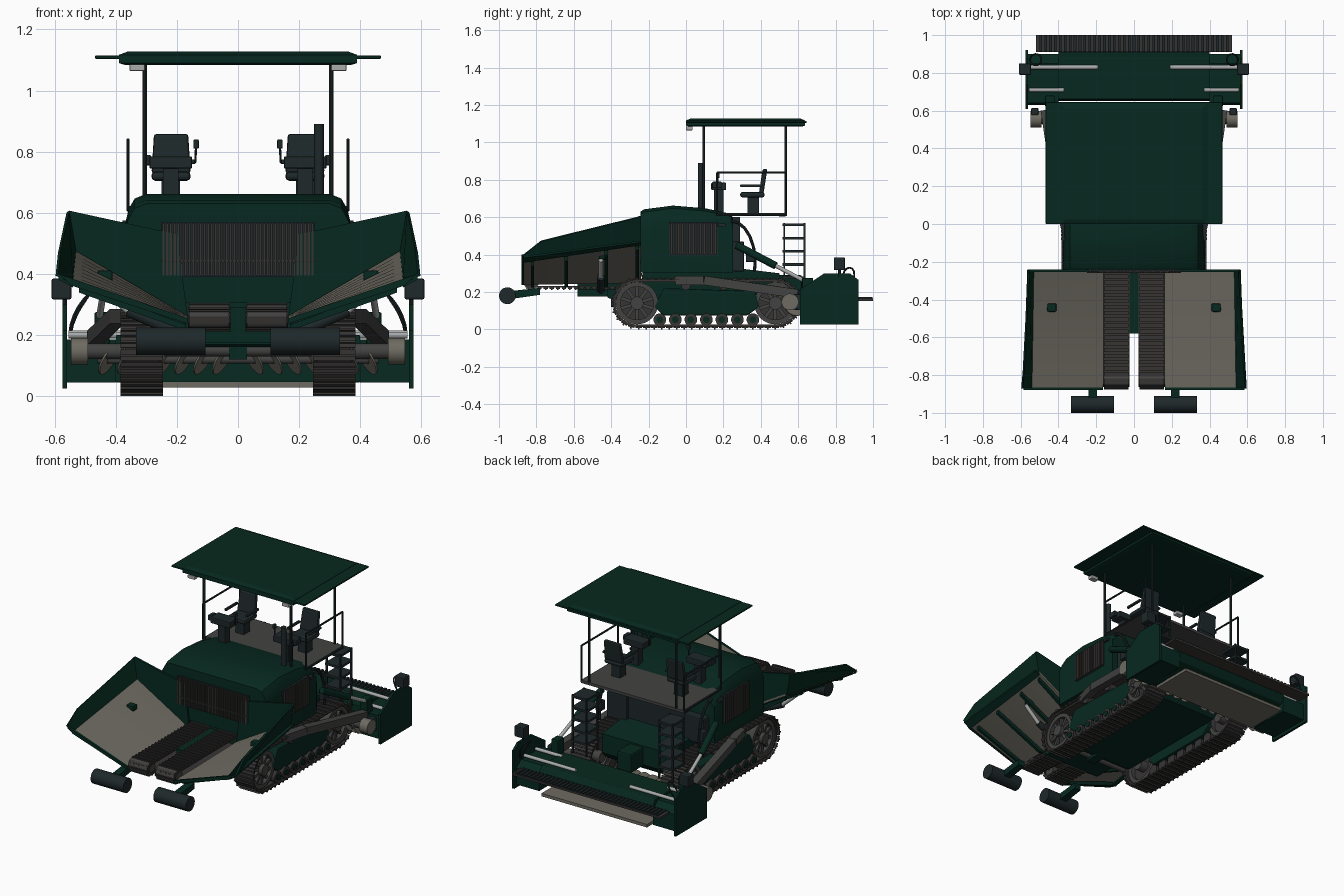
import bpy, bmesh, math
from mathutils import Vector, Matrix

def material(name, rgb):
    m = bpy.data.materials.new(name)
    m.diffuse_color = (*rgb, 1)
    return m

GREEN = material("dark green", (0.002, 0.0215, 0.0135))
BEIGE = material("worn steel", (0.155, 0.145, 0.120))
TRACK = material("track grey", (0.038, 0.035, 0.034))
GREY = material("platform grey", (0.056, 0.055, 0.054))
BLACK = material("soft black", (0.013, 0.021, 0.023))
SILVER = material("silver", (0.40, 0.41, 0.41))

def finish(name, bm, mat, sym=False, bevel=0, smooth=False):
    bmesh.ops.recalc_face_normals(bm, faces=bm.faces)
    me = bpy.data.meshes.new(name)
    bm.to_mesh(me)
    bm.free()
    me.materials.append(mat)
    if smooth:
        me.shade_smooth()
        me.set_sharp_from_angle(angle=math.radians(35))
    ob = bpy.data.objects.new(name, me)
    bpy.context.collection.objects.link(ob)
    if bevel:
        b = ob.modifiers.new("bevel", 'BEVEL')
        b.width, b.segments = bevel, 2
    if sym:
        ob.modifiers.new("mirror", 'MIRROR').use_mirror_merge = False
    return ob

def add_box(bm, size, mat):
    bmesh.ops.create_cube(bm, size=1, matrix=mat @ Matrix.Diagonal((*size, 1)))

def boxes(name, lst, mat, sym=False, bevel=0):
    bm = bmesh.new()
    for x0, x1, y0, y1, z0, z1 in lst:
        add_box(bm, (x1-x0, y1-y0, z1-z0), Matrix.Translation(((x0+x1)/2, (y0+y1)/2, (z0+z1)/2)))
    return finish(name, bm, mat, sym, bevel)

def loft(name, loops, mat, sym=False, closed=False, bevel=0, smooth=False):
    bm = bmesh.new()
    rows = [[bm.verts.new(p) for p in lp] for lp in loops]
    n = len(rows[0])
    for a, b in zip(rows, rows[1:] + (rows[:1] if closed else [])):
        for i in range(n):
            bm.faces.new((a[i], a[(i+1) % n], b[(i+1) % n], b[i]))
    if not closed:
        bm.faces.new(rows[0])
        bm.faces.new(rows[-1])
    return finish(name, bm, mat, sym, bevel, smooth)

def prism(name, prof, x0, x1, mat, **k):
    return loft(name, [[(x, y, z) for y, z in prof] for x in (x0, x1)], mat, **k)

def plate(name, pts, off, mat, **k):
    return loft(name, [pts, [Vector(p) + Vector(off) for p in pts]], mat, **k)

def rod(name, pts, r, mat, sides=16, sym=False):
    bm = bmesh.new()
    for a, b in zip(pts, pts[1:]):
        a, b = Vector(a), Vector(b)
        q = (b-a).to_track_quat('Z', 'Y').to_matrix().to_4x4()
        bmesh.ops.create_cone(bm, cap_ends=True, segments=sides, radius1=r, radius2=r, depth=(b-a).length,
                              matrix=Matrix.Translation((a+b)/2) @ q @ Matrix.Rotation(math.pi/sides, 4, 'Z'))
    return finish(name, bm, mat, sym, smooth=sides > 6)

def oval(y0, y1, zc, r, n):
    """Evenly spaced (y, z, normal angle) round a belt path."""
    L, out = y1-y0, []
    P = 2*L + 2*math.pi*r
    for i in range(n):
        s = P*i/n
        if s < L:
            out.append((y0+s, zc+r, math.pi/2))
        elif s < L + math.pi*r:
            a = math.pi/2 - (s-L)/r
            out.append((y1+r*math.cos(a), zc+r*math.sin(a), a))
        elif s < 2*L + math.pi*r:
            out.append((y1-(s-L-math.pi*r), zc-r, -math.pi/2))
        else:
            a = -math.pi/2 - (s-2*L-math.pi*r)/r
            out.append((y0+r*math.cos(a), zc+r*math.sin(a), a))
    return out

def belt(name, outer, inner, x0, x1, mat):
    loft(name, [[(x, p[0], p[1]) for p in path] for x, path in
                ((x0, outer), (x1, outer), (x1, inner), (x0, inner))], mat, sym=True, closed=True, smooth=True)

def slats(name, path, x0, x1, parts, mat):
    bm = bmesh.new()
    for y, z, a in path:
        for w, h, lift in parts:
            add_box(bm, (x1-x0, w, h), Matrix.Translation(((x0+x1)/2, y, z)) @
                    Matrix.Rotation(a-math.pi/2, 4, 'X') @ Matrix.Translation((0, 0, lift)))
    finish(name, bm, mat, sym=True)

# Crawler tracks, wheels and rollers
Y0, Y1, ZC = -0.262, 0.478, 0.14
belt("track_belt", oval(Y0, Y1, ZC, 0.126, 72), oval(Y0, Y1, ZC, 0.114, 72), 0.26, 0.37, TRACK)
slats("track_pads", oval(Y0, Y1, ZC, 0.126, 56), 0.246, 0.384, ((0.036, 0.008, 0.002), (0.008, 0.012, 0.008)), TRACK)
for nm, yc in (("front", Y0), ("rear", Y1)):
    belt(nm + "_wheel_rim", oval(yc, yc, ZC, 0.113, 40), oval(yc, yc, ZC, 0.088, 40), 0.275, 0.362, GREY)
    rod(nm + "_wheel_hub", [(0.25, yc, ZC), (0.375, yc, ZC)], 0.035, GREY, 20, sym=True)
    rod(nm + "_wheel_disc", [(0.30, yc, ZC), (0.335, yc, ZC)], 0.09, TRACK, 32, sym=True)
    bm = bmesh.new()
    for i in range(10):
        add_box(bm, (0.045, 0.018, 0.075), Matrix.Translation((0.33, yc, ZC)) @
                Matrix.Rotation(i*math.pi/5, 4, 'X') @ Matrix.Translation((0, 0, 0.06)))
    finish(nm + "_wheel_spokes", bm, GREY, sym=True)
prism("track_frame", [(-0.17, 0.12), (-0.12, 0.075), (0.33, 0.075), (0.39, 0.12), (0.37, 0.205), (-0.12, 0.22)],
      0.25, 0.365, GREEN, sym=True, bevel=0.006)
for i in range(7):
    y = -0.14 + i*0.083
    rod("track_roller", [(0.265, y, 0.052), (0.378, y, 0.052)], 0.034, TRACK, 16, sym=True)
    rod("roller_cap", [(0.37, y, 0.052), (0.383, y, 0.052)], 0.018, GREEN, 12, sym=True)
for y in (0.0, 0.2):
    rod("top_roller", [(0.265, y, 0.235), (0.375, y, 0.235)], 0.025, TRACK, 14, sym=True)

# Chassis
prism("chassis", [(-0.42, 0.17), (-0.32, 0.13), (0.45, 0.13), (0.5, 0.18), (0.5, 0.3), (0.25, 0.33), (-0.23, 0.33), (-0.24, 0.212), (-0.42, 0.212)],
      -0.24, 0.24, GREEN)
boxes("front_chassis", [(-0.2, 0.2, -0.58, -0.4, 0.175, 0.212), (-0.03, 0.03, -0.4, -0.3, 0.12, 0.2)], GREEN)

# Engine hood
def section(y, zt):
    half = [(0.375, 0.305), (0.375, 0.54), (0.358, zt-0.05), (0.338, zt-0.015), (0.30, zt)]
    return [(x, y, z) for x, z in half] + [(-x, y, z) for x, z in half[::-1]]
loft("engine_hood", [section(*s) for s in ((-0.242, 0.63), (-0.225, 0.642), (-0.07, 0.662), (0.1, 0.648), (0.24, 0.618), (0.25, 0.6))],
     GREEN, smooth=True)
boxes("front_grille", [(-0.25, 0.25, -0.25, -0.238, 0.39, 0.57)], BLACK)
boxes("front_grille_bars", [(x*0.0122-0.0038, x*0.0122+0.0038, -0.258, -0.245, 0.395, 0.565) for x in range(-20, 21)] +
      [(-0.25, 0.25, -0.26, -0.25, 0.44, 0.445)], TRACK)
boxes("side_vent", [(0.36, 0.378, -0.09, 0.17, 0.395, 0.575)], BLACK, sym=True)
boxes("side_vent_bars", [(0.37, 0.387, -0.084+i*0.0195, -0.072+i*0.0195, 0.40, 0.57) for i in range(13)], TRACK, sym=True)
boxes("hood_latch", [(0.36, 0.385, 0.175, 0.21, 0.55, 0.565)], BLACK, sym=True)
rod("exhaust", [(0.265, 0.08, 0.63), (0.265, 0.08, 0.89)], 0.016, BLACK)

# Hopper wings: the floor is a ruled surface, twisted from front to back
def floor_section(t):
    y, zi, zo = -0.24-0.63*t, 0.262-0.01*t, 0.475-0.095*t
    return [(0.165, y, zi), (0.53+0.01*t, y, zo), (0.53+0.01*t, y, zo-0.014), (0.165, y, zi-0.014)]
loft("hopper_floor", [floor_section(i/8) for i in range(9)], BEIGE, sym=True, smooth=True)
A, B, C = (0.165, -0.24, 0.262), (0.53, -0.24, 0.475), (0.54, -0.87, 0.38)
plate("hopper_side_wall", [B, C, (0.588, -0.87, 0.40), (0.58, -0.775, 0.475), (0.552, -0.24, 0.607)], (0.009, 0, -0.006), GREEN, sym=True)
plate("hopper_side_foot", [(0.53, -0.24, 0.46), (0.54, -0.87, 0.366), (0.588, -0.87, 0.392), (0.565, -0.24, 0.475)], (0, 0, -0.01), GREEN, sym=True)
plate("hopper_back_wall", [A, B, (0.552, -0.24, 0.607), (0.20, -0.24, 0.53)], (0, -0.014, 0), GREEN, sym=True)
plate("hopper_front_lip", [(0.165, -0.865, 0.237), (0.165, -0.865, 0.255), (0.54, -0.865, 0.384), (0.585, -0.865, 0.40), (0.545, -0.865, 0.362)],
      (0, -0.014, 0), GREEN, sym=True)
for y in (-0.83, -0.65, -0.435, -0.27):
    t = (-0.24-y)/0.63
    zi, zo = 0.25-0.01*t, 0.463-0.095*t
    plate("hopper_rib", [(0.17, y, zi-0.006), (0.52, y, zo-0.012), (0.52, y, zo-0.035), (0.2, y, 0.225), (0.17, y, 0.225)],
          (0, 0.018, 0), GREEN, sym=True)
rod("hopper_lift_cylinder", [(0.2, -0.455, 0.21), (0.36, -0.455, 0.28)], 0.02, BLACK, sym=True)
rod("hopper_lift_rod", [(0.36, -0.455, 0.28), (0.46, -0.455, 0.37)], 0.012, SILVER, sym=True)
boxes("hopper_hook", [(0.41, 0.46, -0.465, -0.42, 0.375, 0.412)], GREEN, sym=True, bevel=0.008)

# Twin conveyors
belt("conveyor_belt", oval(-0.828, -0.2, 0.258, 0.034, 60), oval(-0.828, -0.2, 0.258, 0.025, 60), 0.025, 0.163, TRACK)
slats("conveyor_slats", oval(-0.828, -0.2, 0.258, 0.037, 46), 0.028, 0.16, ((0.022, 0.012, 0.0), (0.008, 0.012, 0.004)), TRACK)
rod("conveyor_drum", [(0.03, -0.828, 0.258), (0.16, -0.828, 0.258)], 0.043, GREY, 24, sym=True)
boxes("conveyor_divider", [(-0.024, 0.024, -0.58, -0.24, 0.212, 0.292)], GREEN)

# Push rollers
rod("push_roller", [(0.106, -0.955, 0.18), (0.334, -0.955, 0.18)], 0.045, BLACK, 28, sym=True)
prism("push_roller_arm", [(-0.955, 0.16), (-0.78, 0.185), (-0.78, 0.222), (-0.92, 0.207), (-0.955, 0.2)], 0.195, 0.24, GREEN, sym=True)
rod("push_beam", [(0.03, -0.38, 0.15), (0.24, -0.38, 0.15)], 0.02, GREY, sym=True)

# Operator platform, rails, canopy
boxes("platform", [(-0.36, 0.36, 0.19, 0.54, 0.605, 0.622)], GREY)
rod("canopy_post", [(0.305, 0.095, 0.62), (0.305, 0.095, 1.09)], 0.008, BLACK, 8, sym=True)
rod("rear_canopy_post", [(0.305, 0.533, 0.61), (0.305, 0.533, 1.09)], 0.008, BLACK, 8, sym=True)
rod("side_rail", [(0.36, 0.165, 0.61), (0.36, 0.165, 0.838), (0.36, 0.533, 0.838), (0.36, 0.533, 0.61), (0.36, 0.165, 0.615)],
    0.006, BLACK, 8, sym=True)
def rect(x, y0, y1, z):
    return [(-x, y0, z), (x, y0, z), (x, y1, z), (-x, y1, z)]
loft("canopy", [rect(0.37, 0.015, 0.62, 1.084), rect(0.39, 0.0, 0.637, 1.09), rect(0.39, 0.0, 0.637, 1.117), rect(0.36, 0.025, 0.61, 1.128)], GREEN)
boxes("canopy_edge", [(-0.468, 0.468, 0.0, 0.645, 1.104, 1.115)], GREEN, bevel=0.004)
boxes("canopy_lamp", [(0.305, 0.355, 0.0, 0.035, 1.064, 1.086)], SILVER, sym=True, bevel=0.004)

# Seats and consoles
boxes("seat", [(0.155, 0.283, 0.29, 0.42, 0.705, 0.735)], BLACK, sym=True, bevel=0.012)
plate("seat_back", [(0.155, 0.39, 0.73), (0.283, 0.39, 0.73), (0.275, 0.41, 0.858), (0.163, 0.41, 0.858)], (0, 0.025, 0), BLACK, sym=True, bevel=0.008)
boxes("seat_pedestal", [(0.19, 0.25, 0.33, 0.39, 0.62, 0.71)], BLACK, sym=True)
boxes("armrest", [(0.138, 0.153, 0.29, 0.41, 0.76, 0.775), (0.285, 0.30, 0.29, 0.41, 0.76, 0.775)], BLACK, sym=True, bevel=0.004)
boxes("console_column", [(0.195, 0.245, 0.15, 0.2, 0.62, 0.75)], BLACK, sym=True)
boxes("console", [(0.15, 0.29, 0.135, 0.215, 0.745, 0.785), (0.285, 0.31, 0.14, 0.19, 0.755, 0.79)], BLACK, sym=True, bevel=0.005)
rod("joystick", [(0.14, 0.17, 0.765), (0.137, 0.17, 0.82)], 0.004, BLACK, 8, sym=True)
boxes("joystick_grip", [(0.128, 0.146, 0.16, 0.18, 0.81, 0.84)], BLACK, sym=True, bevel=0.004)

# Ladders and rear machinery
boxes("ladder_rails", [(x, x+0.01, y, y+0.01, 0.2, 0.57) for x in (0.25, 0.345) for y in (0.52, 0.628)], BLACK, sym=True)
boxes("ladder_steps", [(0.25, 0.355, 0.515, 0.64, z, z+0.014) for z in (0.27, 0.34, 0.41, 0.48, 0.552)], BLACK, sym=True)
boxes("rear_valves", [(0.2, 0.34, 0.25, 0.31, 0.31, 0.47), (0.34, 0.38, 0.32, 0.37, 0.36, 0.42)], BLACK, sym=True, bevel=0.006)
boxes("rear_panel", [(-0.2, 0.2, 0.24, 0.29, 0.33, 0.6)], BLACK)
boxes("rear_gearbox", [(-0.05, 0.05, 0.48, 0.62, 0.17, 0.29)], GREEN, bevel=0.01)
rod("rear_hose", [(0.35, 0.24+0.13*math.sin(a*0.3), 0.36+0.22*math.cos(a*0.3)) for a in range(7)], 0.009, BLACK, 8, sym=True)

# Screed lift and tow arms
rod("tow_arm", [(0.355, -0.05, 0.262), (0.395, 0.1, 0.262), (0.47, 0.6, 0.19)], 0.034, GREY, 4, sym=True)
rod("lift_cylinder", [(0.40, 0.27, 0.45), (0.44, 0.48, 0.34)], 0.02, GREEN, sym=True)
rod("lift_rod", [(0.44, 0.48, 0.34), (0.455, 0.65, 0.25)], 0.011, SILVER, sym=True)
boxes("lift_bracket", [(0.42, 0.47, 0.62, 0.68, 0.17, 0.275)], GREEN, sym=True, bevel=0.006)
rod("tow_pivot", [(0.38, 0.555, 0.147), (0.51, 0.555, 0.147)], 0.026, GREY, sym=True)
rod("tow_pivot_disc", [(0.49, 0.555, 0.147), (0.547, 0.555, 0.147)], 0.044, BEIGE, 24, sym=True)
boxes("tow_pivot_box", [(0.505, 0.545, 0.575, 0.615, 0.105, 0.19)], BLACK, sym=True, bevel=0.008)

# Spreading auger
rod("auger_shaft", [(-0.46, 0.58, 0.12), (0.46, 0.58, 0.12)], 0.014, GREY)
for i in range(7):
    x = 0.05 + i*0.062
    rod("auger_blade", [(x-0.002, 0.579, 0.119), (x+0.003, 0.581, 0.122)], 0.055, BEIGE, 20, sym=True)

# Screed
prism("screed_body", [(0.65, 0.045), (0.74, 0.045), (0.89, 0.1), (0.915, 0.14), (0.88, 0.2), (0.66, 0.2)], -0.4, 0.4, GREEN, bevel=0.004)
prism("screed_extension", [(0.63, 0.045), (0.9, 0.045), (0.9, 0.15), (0.85, 0.185), (0.64, 0.185)], 0.4, 0.56, GREEN, sym=True)
boxes("screed_sole", [(-0.37, 0.37, 0.65, 0.92, 0.028, 0.047)], BEIGE)
prism("screed_end_plate", [(0.61, 0.025), (0.922, 0.025), (0.922, 0.265), (0.875, 0.3), (0.74, 0.3), (0.61, 0.215)], 0.56, 0.574, GREEN, sym=True)
boxes("screed_walkway", [(-0.52, 0.52, 0.91, 1.0, 0.152, 0.164)], TRACK)
boxes("walkway_treads", [(i*0.026-0.007, i*0.026+0.007, 0.912, 0.998, 0.16, 0.172) for i in range(-19, 20)], BLACK)
rod("screed_rod_rear", [(0.19, 0.83, 0.205), (0.555, 0.83, 0.205)], 0.011, SILVER, sym=True)
rod("screed_rod_front", [(0.37, 0.71, 0.2), (0.555, 0.71, 0.2)], 0.011, SILVER, sym=True)
boxes("control_box", [(0.545, 0.61, 0.79, 0.85, 0.317, 0.385)], BLACK, sym=True, bevel=0.006)
rod("control_box_stem", [(0.567, 0.82, 0.28), (0.567, 0.82, 0.33)], 0.008, BLACK, 8, sym=True)
rod("screed_hose", [(0.52+0.03*math.cos(a*0.5), 0.87+0.03*math.sin(a*0.5), 0.2+0.13*math.sin(a*0.26)) for a in range(13)],
    0.005, BLACK, 8, sym=True)
